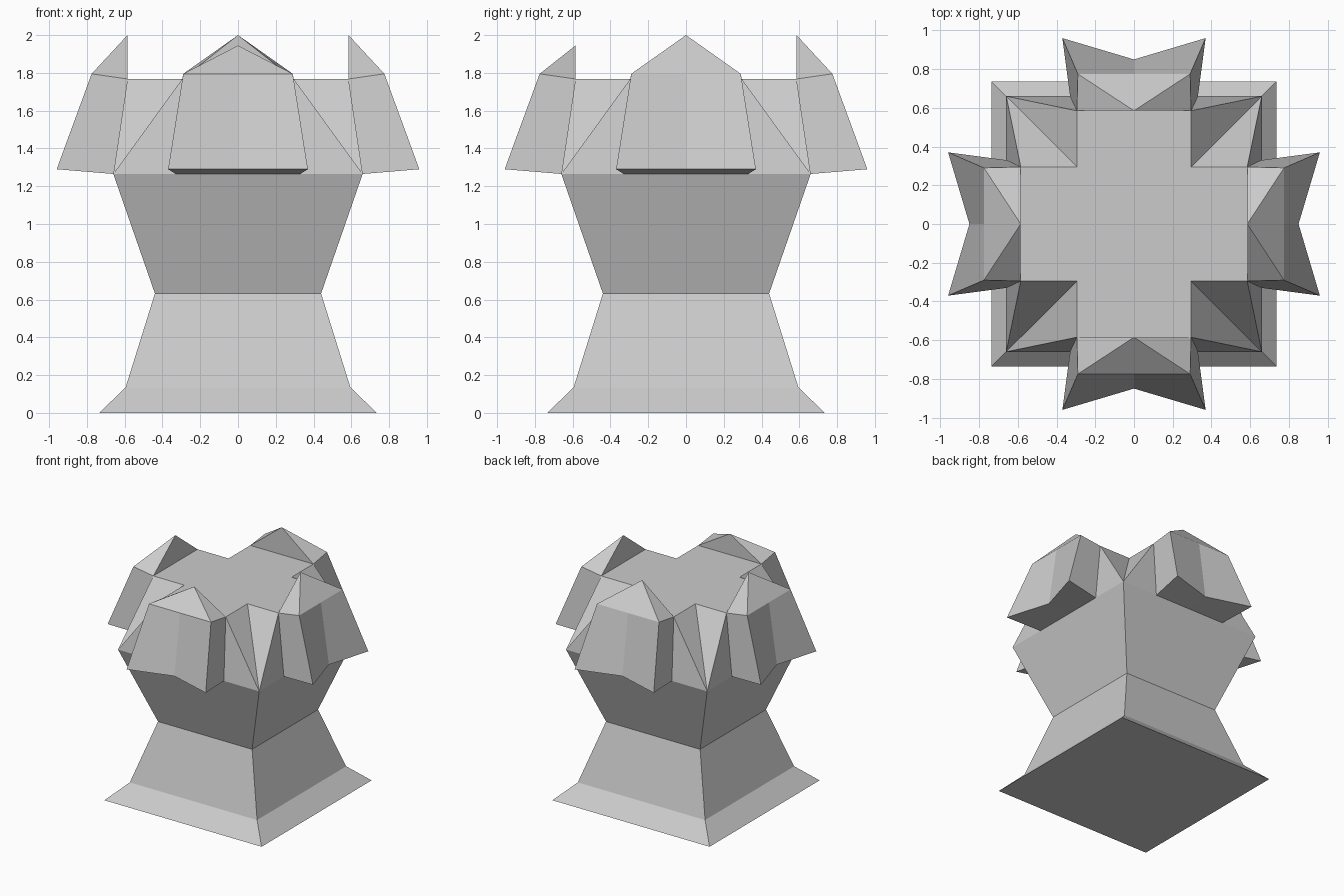
import bpy, bmesh
from math import pi
from mathutils import Matrix

if "Cube" in bpy.data.objects:
    bpy.data.objects.remove(bpy.data.objects["Cube"])


def make_object(name, faces):
    """Build a flat-shaded mesh from faces given as point lists."""
    bm = bmesh.new()
    for pts in faces:
        bm.faces.new([bm.verts.new(p) for p in pts])
    bmesh.ops.remove_doubles(bm, verts=bm.verts, dist=0.001)
    bmesh.ops.recalc_face_normals(bm, faces=bm.faces)
    mesh = bpy.data.meshes.new(name)
    bm.to_mesh(mesh)
    bm.free()
    ob = bpy.data.objects.new(name, mesh)
    bpy.context.collection.objects.link(ob)
    return ob


def ring(h, z):
    return [(-h, -h, z), (h, -h, z), (h, h, z), (-h, h, z)]


def turned(pts, k):
    m = Matrix.Rotation(k * pi / 2, 3, 'Z')
    return [tuple(m @ Matrix.Translation(p).translation) for p in pts]


# square flared pedestal, profile as (half width, height)
profile = [(0.735, 0), (0.595, 0.135), (0.44, 0.632), (0.66, 1.265)]
rings = [ring(h, z) for h, z in profile]
faces = [rings[0]]
for lo, hi in zip(rings, rings[1:]):
    faces += [[lo[i], lo[(i + 1) % 4], hi[(i + 1) % 4], hi[i]] for i in range(4)]
faces.append(rings[-1])
make_object("pedestal", faces)

# crown: square below, plus-shaped deck above
BASE, DECK = 1.265, 1.768
faces = [ring(0.66, BASE)]
deck = []
for k in range(4):
    arm = [(-0.295, -0.585, DECK), (0.295, -0.585, DECK)]
    deck += turned(arm + [(0.295, -0.295, DECK)], k)
    faces.append(turned([(-0.33, -0.66, BASE), (0.33, -0.66, BASE)] + arm[::-1], k))
    for s in (-1, 1):
        corner, outer = (s * 0.66, -0.66, BASE), (s * 0.295, -0.585, DECK)
        faces.append(turned([corner, outer, (s * 0.295, -0.295, DECK)], k))
        faces.append(turned([corner, outer, (s * 0.33, -0.66, BASE)], k))
faces.append(deck)
make_object("crown", faces)


# four peaked battlements; the front one is slightly lower
def battlement(name, k, peak_z):
    peak = (0, -0.585, peak_z)
    top_mid, low_mid = (0, -0.775, 1.795), (0, -0.85, 1.29)
    base_mid, deck_mid = (0, -0.66, BASE), (0, -0.585, DECK)
    faces = []
    for s in (-1, 1):
        top, low = (s * 0.29, -0.775, 1.795), (s * 0.37, -0.96, 1.29)
        base, inner = (s * 0.33, -0.66, BASE), (s * 0.295, -0.585, DECK)
        faces += [[top_mid, top, low, low_mid],      # outer face
                  [top, inner, base, low],           # side
                  [peak, top, inner],                # roof side
                  [peak, top_mid, top],              # roof front
                  [peak, inner, deck_mid],           # inner gable
                  [low_mid, low, base, base_mid],    # underside
                  [deck_mid, inner, base, base_mid]]  # joint with crown
    make_object(name, [turned(f, k) for f in faces])


for k, (side, z) in enumerate([("front", 1.945), ("right", 2.0),
                               ("back", 2.0), ("left", 2.0)]):
    battlement(side + "_battlement", k, z)
